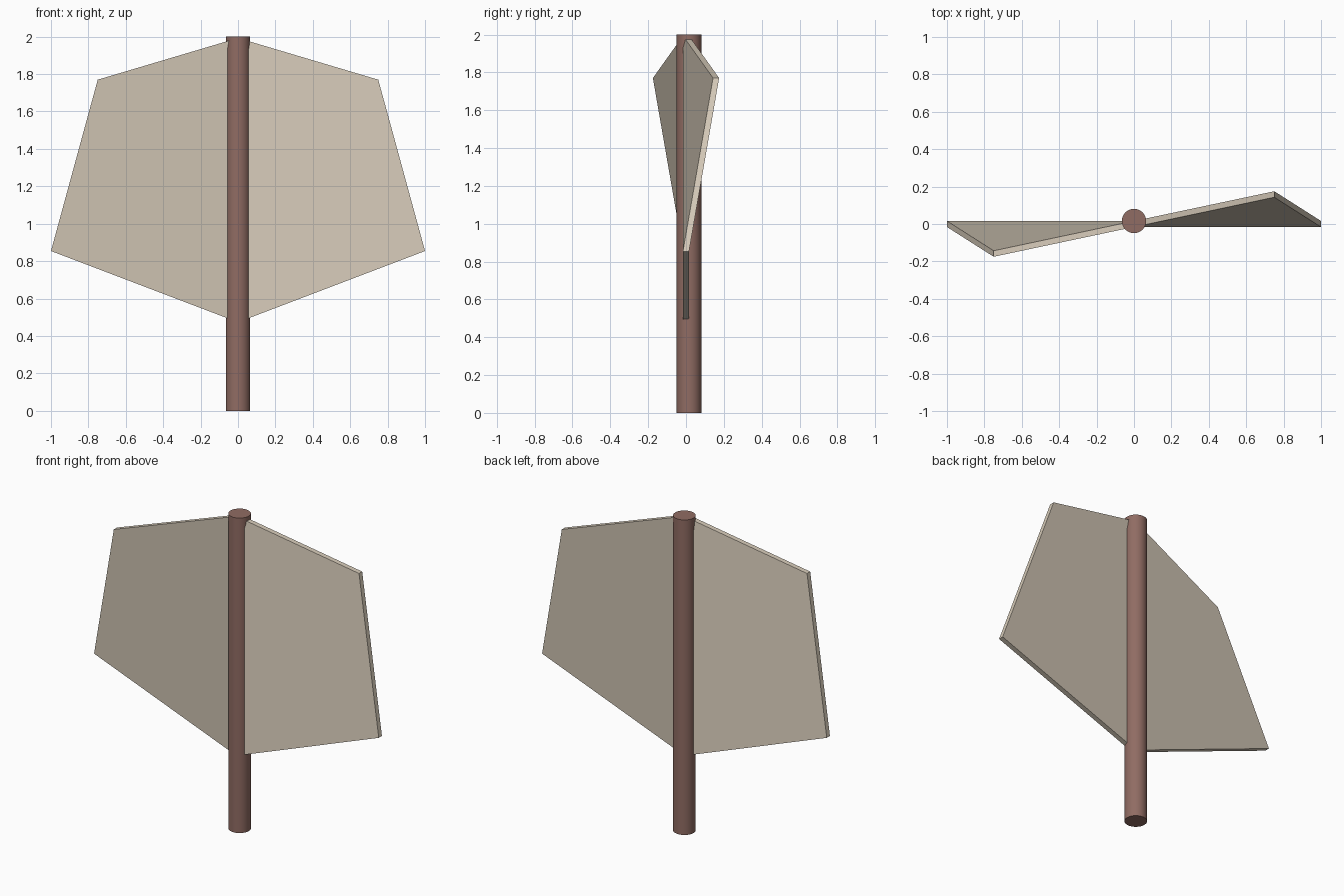
import bpy
import bmesh

if "Cube" in bpy.data.objects:
    bpy.data.objects.remove(bpy.data.objects["Cube"])


def material(name, colour):
    m = bpy.data.materials.new(name)
    m.diffuse_color = (*colour, 1.0)
    m.use_nodes = True
    m.node_tree.nodes["Principled BSDF"].inputs["Base Color"].default_value = m.diffuse_color
    return m


beige = material("pale_beige", (0.68, 0.60, 0.49))
brown = material("reddish_brown", (0.28, 0.15, 0.125))

# Round pole, set slightly behind the middle of the panels
bpy.ops.mesh.primitive_cylinder_add(vertices=32, radius=0.065, depth=2.0,
                                    location=(0, 0.016, 1.0))
pole = bpy.context.object
pole.name = "pole"
pole.data.materials.append(brown)
bpy.ops.object.shade_smooth_by_angle()

# Twin panels: outline of one side (x, bend in y, z), from top to bottom
HALF = 0.016
TOP, BOTTOM = (0, 0, 1.993), (0, 0, 0.473)
CORNER, TIP = (0.75, 0.159, 1.77), (1.0, 0, 0.854)

bm = bmesh.new()


def pair(x, y, z):
    """Front and back vertex of the sheet at one outline point."""
    return [bm.verts.new((x, y + s * HALF, z)) for s in (-1, 1)]


top, bottom = pair(*TOP), pair(*BOTTOM)
for side in (1, -1):
    # the second panel is the first one turned half way round the pole
    corner, tip = [pair(side * x, side * y, z) for x, y, z in (CORNER, TIP)]
    ring = [top, bottom, tip, corner]
    bm.faces.new([p[0] for p in ring])
    bm.faces.new([p[1] for p in ring])
    # rim faces along the three outer edges
    for a, b in ((bottom, tip), (tip, corner), (corner, top)):
        bm.faces.new((a[0], b[0], b[1], a[1]))
bmesh.ops.recalc_face_normals(bm, faces=bm.faces)

mesh = bpy.data.meshes.new("panels")
bm.to_mesh(mesh)
bm.free()
mesh.materials.append(beige)
panels = bpy.data.objects.new("panels", mesh)
bpy.context.collection.objects.link(panels)
